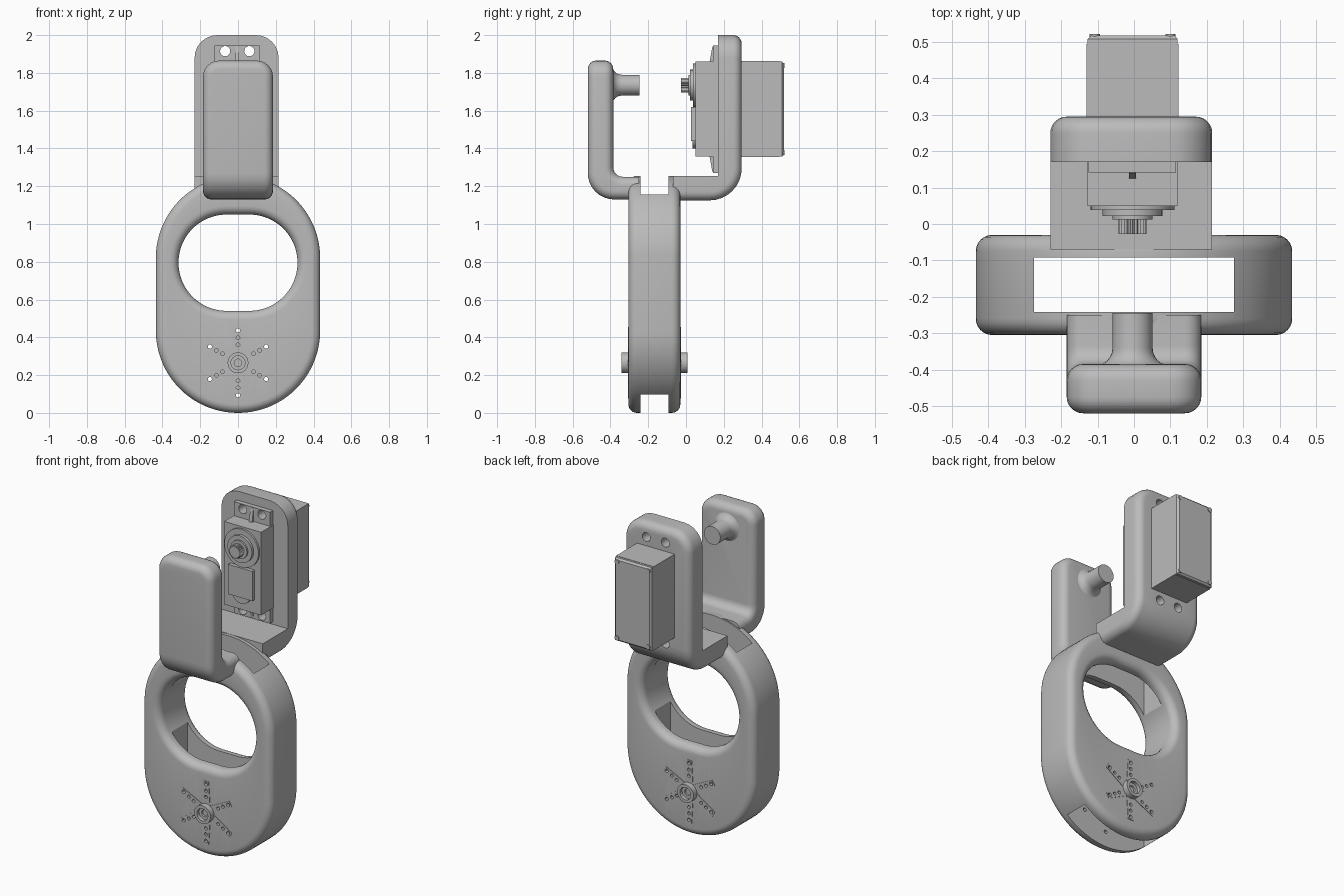
import bpy, bmesh, math
from mathutils import Vector

if "Cube" in bpy.data.objects:
    bpy.data.objects.remove(bpy.data.objects["Cube"])

grey = bpy.data.materials.new("plain grey")
grey.use_nodes = True
COLOUR = (0.5, 0.5, 0.5, 1)
grey.diffuse_color = COLOUR
grey.node_tree.nodes["Principled BSDF"].inputs["Base Color"].default_value = COLOUR


def select(objs):
    bpy.ops.object.select_all(action='DESELECT')
    for o in objs:
        o.select_set(True)
    bpy.context.view_layer.objects.active = objs[0]


def finish(name, bm):
    bmesh.ops.remove_doubles(bm, verts=bm.verts, dist=1e-5)
    bmesh.ops.recalc_face_normals(bm, faces=bm.faces)
    me = bpy.data.meshes.new(name)
    bm.to_mesh(me)
    bm.free()
    me.materials.append(grey)
    ob = bpy.data.objects.new(name, me)
    bpy.context.collection.objects.link(ob)
    return ob


def smooth(ob):
    select([ob])
    bpy.ops.object.shade_smooth_by_angle(angle=math.radians(30))


def skin(rings, bm, closed=False):
    # joins equal rings of points with quads
    rows = [[bm.verts.new(p) for p in r] for r in rings]
    n = len(rows[0])
    for a, b in zip(rows, rows[1:] + (rows[:1] if closed else [])):
        for i in range(n):
            j = (i + 1) % n
            bm.faces.new((a[i], a[j], b[j], b[i]))
    return rows


def prism(name, pts, a, b, axis='Y'):
    # extrudes an (x, z) outline along y, or a (y, z) outline along x
    bm = bmesh.new()
    put = (lambda p, d: (p[0], d, p[1])) if axis == 'Y' else (lambda p, d: (d, p[0], p[1]))
    rows = skin([[put(p, d) for p in pts] for d in (a, b)], bm)
    for r in rows:
        bm.faces.new(r)
    return finish(name, bm)


def box(name, x0, x1, y0, y1, z0, z1):
    return prism(name, [(x0, z0), (x1, z0), (x1, z1), (x0, z1)], y0, y1)


def lathe(name, profile, x, z, n=32):
    # turns an (r, y) profile about a line along y
    bm = bmesh.new()
    turn = [math.tau * i / n for i in range(n)]
    skin([[(x + max(r, 0) * math.cos(t), y, z + max(r, 0) * math.sin(t)) for t in turn]
          for r, y in profile], bm)
    bmesh.ops.dissolve_degenerate(bm, dist=1e-6, edges=bm.edges)
    return finish(name, bm)


def rod(name, r, y0, y1, x, z, n=32):
    return lathe(name, [(0, y0), (r, y0), (r, y1), (0, y1)], x, z, n)


def rounded(corners, seg=8):
    # outline whose corners (u, v, radius) are right angles
    out = []
    for i, (u, v, r) in enumerate(corners):
        p = Vector((u, v))
        a = (Vector(corners[i - 1][:2]) - p).normalized()
        b = (Vector(corners[(i + 1) % len(corners)][:2]) - p).normalized()
        for k in range(seg + 1 if r else 1):
            t = k / seg * math.pi / 2
            out.append(p + (a * (1 - math.sin(t)) + b * (1 - math.cos(t))) * r)
    return out


def bevel(ob, rule, width, seg=6):
    bm = bmesh.new()
    bm.from_mesh(ob.data)
    edges = [e for e in bm.edges if e.calc_face_angle(0) > 0.6
             and rule(e.verts[0].co, e.verts[1].co)]
    bmesh.ops.bevel(bm, geom=edges, offset=width, segments=seg, profile=0.5, affect='EDGES')
    bm.to_mesh(ob.data)
    bm.free()


def cut(ob, cutters):
    select(cutters)
    if len(cutters) > 1:
        bpy.ops.object.join()
    tool = cutters[0]
    tool.hide_render = True
    m = ob.modifiers.new("cut", 'BOOLEAN')
    m.operation, m.solver, m.object = 'DIFFERENCE', 'EXACT', tool
    select([ob])
    bpy.ops.object.modifier_apply(modifier="cut")
    bpy.data.objects.remove(tool)


# Ring body with filleted rims
FRONT, BACK, FIL = -0.305, -0.03, 0.045
N = 96
turn = [math.tau * (i + 0.5) / N for i in range(N)]


def outer(off, y):
    return [((0.435 - off) * math.cos(t), y, 0.6275 + math.copysign(0.1925, math.sin(t))
             + (0.435 - off) * math.sin(t)) for t in turn]


def inner(off, y):
    return [(math.copysign(0.06, math.cos(t)) + (0.255 + off) * math.cos(t), y,
             0.795 + (0.255 + off) * math.sin(t)) for t in turn]


quarter = [(FIL * (1 - math.sin(k * math.pi / 12)), FIL * (1 - math.cos(k * math.pi / 12)))
           for k in range(7)]
half = [(o, FRONT + d) for o, d in quarter] + [(o, BACK - d) for o, d in reversed(quarter)]
bm = bmesh.new()
skin([outer(*h) for h in half] + [inner(*h) for h in reversed(half)], bm, closed=True)
body = finish("ring_body", bm)
cut(body, [box("slot", -0.275, 0.275, -0.242, -0.092, -0.2, 1.5)])

# Six-armed horns, their holes and hubs
HZ = 0.265
spokes = [math.pi / 2 + i * math.pi / 3 for i in range(6)]


def at(t, r, side=0):
    return (r * math.cos(t) - side * math.sin(t), HZ + r * math.sin(t) + side * math.cos(t))


def horn_holes():
    cs = [rod("hole", 0.011, -0.4, 0.1, *at(t, 0.172), n=12) for t in spokes]
    for y in (FRONT, BACK):
        cs += [rod("pit", 0.01, y - 0.02, y + 0.02, *at(t, r), n=12)
               for t in spokes for r in (0.095, 0.132)]
    return cs


star = []
for t in spokes:
    star += [at(t, 0.19, -0.018), at(t, 0.19, 0.018), at(t + math.pi / 6, 0.055)]
cut(body, horn_holes())
smooth(body)
for side, y, s in (("front", FRONT, -1), ("back", BACK, 1)):
    horn = prism(side + "_horn", star, y - s * 0.01, y + s * 0.003)
    cut(horn, horn_holes())
    hub = lathe(side + "_hub", [(r, y + s * d) for r, d in (
        (0, -0.03), (0.055, -0.03), (0.055, 0.037), (0.037, 0.037), (0.037, 0.015),
        (0.02, 0.015), (0.02, -0.02), (0, -0.02))], 0, HZ)
    smooth(hub)


def top_corner(z):
    return lambda a, b: min(a.z, b.z) > z - 0.01 and abs(a.x - b.x) < 0.01


# Front bracket with its pivot peg
arm = prism("front_bracket", rounded([
    (-0.25, 1.13, 0), (-0.52, 1.13, 0.14), (-0.52, 1.865, 0), (-0.385, 1.865, 0),
    (-0.385, 1.25, 0.05), (-0.25, 1.25, 0)]), -0.185, 0.185, 'X')
bevel(arm, top_corner(1.865), 0.085)
bevel(arm, lambda a, b: min(a.y, b.y) < -0.26, 0.045)
smooth(arm)
flare = [(0.055 + 0.05 * (1 - math.sin(t)), -0.39 + 0.05 * (1 - math.cos(t)))
         for t in [k * math.pi / 12 for k in range(7)]]
smooth(lathe("pivot_peg", [(0, -0.39)] + flare + [(0.055, -0.245), (0, -0.245)], -0.004, 1.735))

# Rear bracket with screw holes
SCREWS = [(x, z) for x in (-0.068, 0.06) for z in (1.303, 1.915)]
holder = prism("rear_bracket", rounded([
    (-0.07, 1.125, 0), (0.295, 1.125, 0.17), (0.295, 2.0, 0), (0.17, 2.0, 0),
    (0.17, 1.255, 0), (-0.07, 1.255, 0)]), -0.23, 0.215, 'X')
bevel(holder, top_corner(2.0), 0.12)
bevel(holder, lambda a, b: max(a.y, b.y) > 0.175 or max(a.z, b.z) < 1.25 and max(a.y, b.y) > 0,
      0.045)
cut(holder, [rod("hole", 0.027, 0.1, 0.4, x, z, 20) for x, z in SCREWS])
smooth(holder)

# Servo case
box("servo_front_case", -0.128, 0.12, 0.05, 0.18, 1.357, 1.86)
box("servo_middle_case", -0.13, 0.122, 0.17, 0.495, 1.355, 1.862)
cap = box("servo_back_cap", -0.128, 0.12, 0.495, 0.518, 1.357, 1.86)
bevel(cap, lambda a, b: min(a.y, b.y) > 0.51, 0.01, 1)
for x in (-0.108, 0.1):
    for z in (1.378, 1.839):
        rod("case_screw", 0.014, 0.5, 0.522, x, z, 12)

# Servo flange and its ribs
flange = box("servo_flange", -0.125, 0.115, 0.142, 0.172, 1.27, 1.945)
cut(flange, [rod("hole", 0.027, 0.1, 0.3, x, z, 20) for x, z in SCREWS])
for z0, z1 in ((1.357, 1.275), (1.86, 1.94)):
    prism("flange_rib", [(0.125, z0), (0.15, z0), (0.15, z1), (0.14, z1)], -0.014, 0.006, 'X')

# Servo gear cover, collars and toothed shaft
GX, GZ = -0.004, 1.735
box("gear_cover", -0.085, 0.077, 0.027, 0.06, 1.44, 1.62)
rod("cover_foot", 0.06, 0.035, 0.06, GX, 1.46)
for name, r, y in (("wide_collar", 0.115, 0.038), ("middle_collar", 0.082, 0.022),
                   ("narrow_collar", 0.055, 0.012)):
    smooth(rod(name, r, y, 0.06, GX, GZ))
teeth = [math.tau * i / 40 for i in range(40)]
prism("toothed_shaft", [(GX + (0.039 - 0.006 * (i % 2)) * math.cos(t),
                         GZ + (0.039 - 0.006 * (i % 2)) * math.sin(t))
                        for i, t in enumerate(teeth)], -0.027, 0.03)
